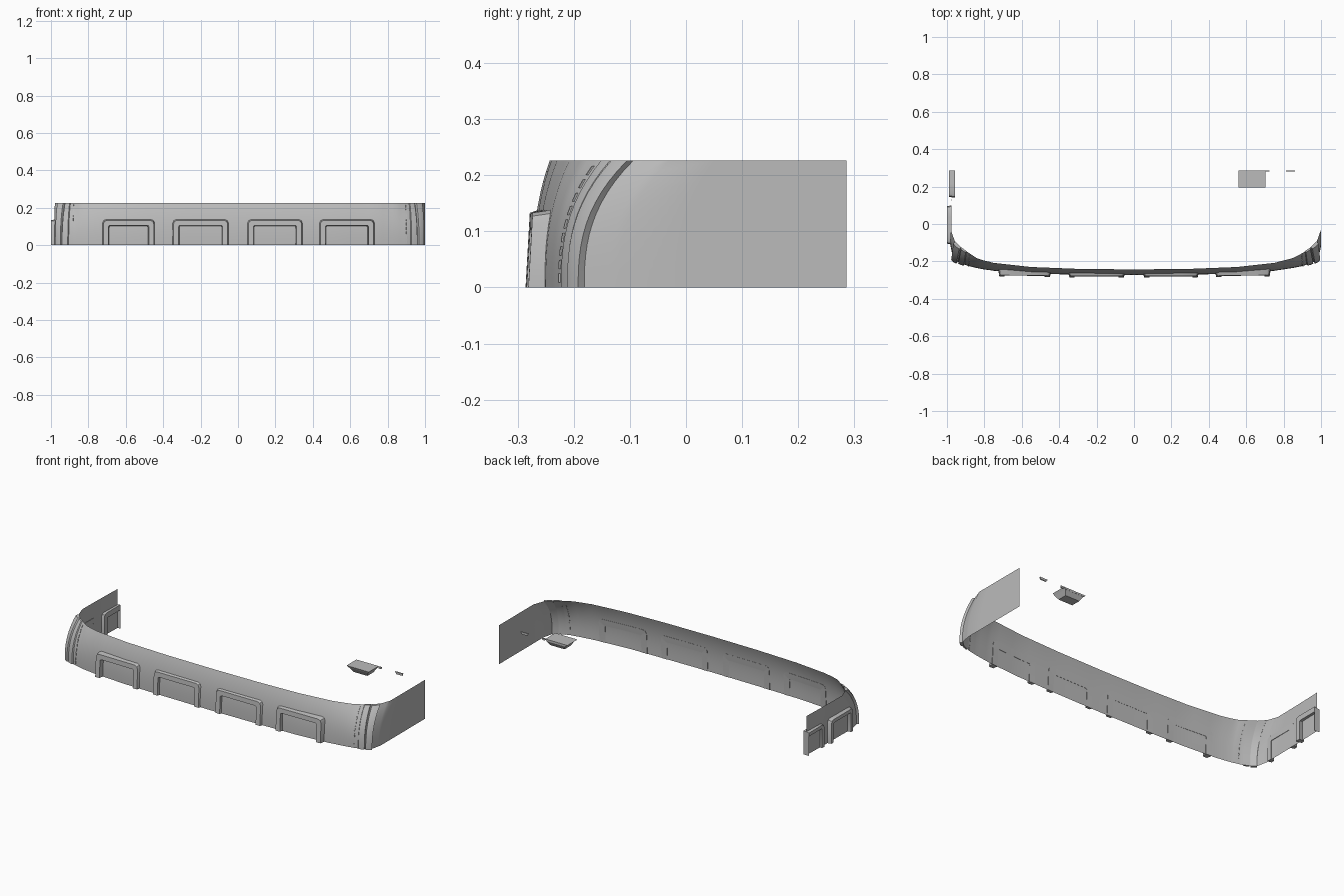
import bpy
from math import radians
from mathutils import Vector

cube = bpy.data.objects.get("Cube")
if cube:
    bpy.data.objects.remove(cube)

HEIGHT = 0.226
grey = bpy.data.materials.new("plain_grey")
grey.use_nodes = True
grey.diffuse_color = (0.5, 0.5, 0.5, 1)
grey.node_tree.nodes["Principled BSDF"].inputs["Base Color"].default_value = grey.diffuse_color


def make(name, verts, faces, smooth=True):
    mesh = bpy.data.meshes.new(name)
    mesh.from_pydata(verts, [], faces)
    mesh.materials.append(grey)
    obj = bpy.data.objects.new(name, mesh)
    bpy.context.collection.objects.link(obj)
    if smooth:
        bpy.ops.object.select_all(action='DESELECT')
        obj.select_set(True)
        bpy.context.view_layer.objects.active = obj
        bpy.ops.object.shade_smooth_by_angle(angle=radians(35))
    return obj


def grid_faces(rows, cols, wrap=False):
    width = cols if wrap else cols - 1
    return [(r * cols + c, r * cols + (c + 1) % cols,
             (r + 1) * cols + (c + 1) % cols, (r + 1) * cols + c)
            for r in range(rows - 1) for c in range(width)]


# Half outline of the wall: bottom and top position at each station
BOTTOM = [(0, -.274), (.3, -.271), (.55, -.265), (.75, -.25), (.85, -.235),
          (.905, -.224), (.955, -.206), (.985, -.187), (1, -.12), (1, .286)]
TOP = [(0, -.243), (.3, -.24), (.55, -.23), (.75, -.208), (.85, -.182),
       (.9, -.156), (.94, -.13), (.975, -.1), (1, -.03), (1, .286)]
LAST = len(BOTTOM) - 1


def station(points, u):
    i = min(int(u), LAST - 1)
    return Vector(points[i]).lerp(Vector(points[i + 1]), u - i)


def wall(u, t, side, out=0):
    """Point on the leaning wall at station u and height fraction t."""
    low, high = station(BOTTOM, u), station(TOP, u)
    p = low.lerp(high, t ** 2.6)
    run = station(BOTTOM, min(u + .5, LAST)) - station(BOTTOM, max(u - .5, 0))
    normal = Vector((run.y, -run.x)).normalized()
    p += normal * out
    if side < 0 and p.x > .8:      # right end sits slightly further in
        p.x -= .022 * min(1, (p.x - .8) / .1) - max(0, -.012 * (p.y - .1))
        p.x -= max(0, p.y - .1) * .03
    return (side * p.x, p.y, t * HEIGHT)


# Wrap-round wall
rows = 12
us = [i / 4 for i in range(LAST * 4 + 1)]
path = [(u, -1) for u in reversed(us[1:])] + [(u, 1) for u in us]
make("wall_shell", [wall(u, r / rows, s) for r in range(rows + 1) for u, s in path],
     grid_faces(rows + 1, len(path)))


def band(name, u0, u1, side, out, t0=0, t1=1, n=12):
    verts = []
    for k in range(n + 1):
        t = t0 + (t1 - t0) * k / n
        mid = (u0 + u1) / 2
        verts += [wall(u0, t, side, -.002), wall(u0 + .1 * (u1 - u0), t, side, out),
                  wall(mid, t, side, out * 1.15), wall(u1 - .1 * (u1 - u0), t, side, out),
                  wall(u1, t, side, -.002)]
    faces = grid_faces(n + 1, 5, True)
    faces += [(0, 1, 2, 3, 4), tuple(range(n * 5 + 4, n * 5 - 1, -1))]
    make(name, verts, faces)


# Corner pillars and the stitched seam beside them
for side, label in ((1, "left"), (-1, "right")):
    band(label + "_pillar_front", 5.35, 6.1, side, .007)
    band(label + "_pillar_rear", 6.15, 7.1, side, .012)
    for k in range(9):
        t = .04 + k * .106
        band(f"{label}_seam_dash_{k}", 4.9, 5.0, side, .003, t, t + .07, 2)


def arch(name, a0, a1, place, border=.037, top=.138, bevel=.02):
    """Raised arch; place(a, z, layer) maps it on to a wall, layer 0 is the back."""
    def outline(inset, b):
        l, r, h = a0 + inset, a1 - inset, top - inset
        pts = [(l, 0), (l, h - b), (l + b * .3, h - b * .3), (l + b, h)]
        pts += [(l + (r - l) * f, h) for f in (.3, .5, .7)]
        return pts + [(r - b, h), (r - b * .3, h - b * .3), (r, h - b), (r, 0)]
    outer, inner = outline(0, bevel), outline(border, bevel * .3)
    lip, lip_in = outline(.005, bevel), outline(border - .005, bevel * .4)
    verts = []
    for o, i, lo, li in zip(outer, inner, lip, lip_in):
        verts += [place(*o, 0), place(*lo, 1), place(*li, 1), place(*i, 0)]
    n = len(outer)
    make(name, verts, grid_faces(n, 4, True)
         + [(0, 1, 2, 3), tuple(range(n * 4 - 1, n * 4 - 5, -1))])


def station_at(x):
    i = max(k for k in range(LAST) if BOTTOM[k][0] <= x)
    return i + (x - BOTTOM[i][0]) / (BOTTOM[i + 1][0] - BOTTOM[i][0])


def on_front(a, z, layer):
    y = wall(station_at(abs(a)), z / HEIGHT, 1)[1]
    face = -.286 + .008 * z / .14 + .012 * max(0, abs(a) - .3)
    return (a, face if layer else y + .002, z)


def on_right(a, z, layer):
    return (-1 if layer else -.976, a, z)


def on_right_rear(a, z, layer):
    return (-.99 if layer else -.956, a, z)


# Arched frames on the front and right walls
for k, (a, b) in enumerate(((-.725, -.445), (-.35, -.05), (.05, .345), (.435, .73))):
    arch(f"front_arch_{k}", a, b, on_front)
arch("right_arch", -.11, .1, on_right, border=.03)


# Rear right arch, cut off at the open end
def on_cut(a, z, layer):
    return on_right_rear(min(a, .286), z, layer)


arch("right_rear_arch", .14, .4, on_cut, border=.03)


def loft_box(name, lower, upper, z0, z1):
    """Box between two rectangles given as x0, x1, y0, y1."""
    verts = [(x, y, z) for (a, b, c, d), z in ((lower, z0), (upper, z1))
             for x, y in ((a, c), (b, c), (b, d), (a, d))]
    make(name, verts, grid_faces(2, 4, True) + [(3, 2, 1, 0), (4, 5, 6, 7)], False)


# Loose bracket and clips near the open end
loft_box("bracket_belly", (.59, .68, .215, .27), (.575, .695, .2, .285), .19, .215)
loft_box("bracket_plate", (.575, .695, .2, .286), (.56, .703, .195, .286), .215, HEIGHT)
loft_box("small_clip", (.708, .722, .28, .286), (.704, .724, .28, .286), .215, HEIGHT)
loft_box("long_clip", (.82, .858, .28, .286), (.812, .862, .28, .286), .213, HEIGHT)
